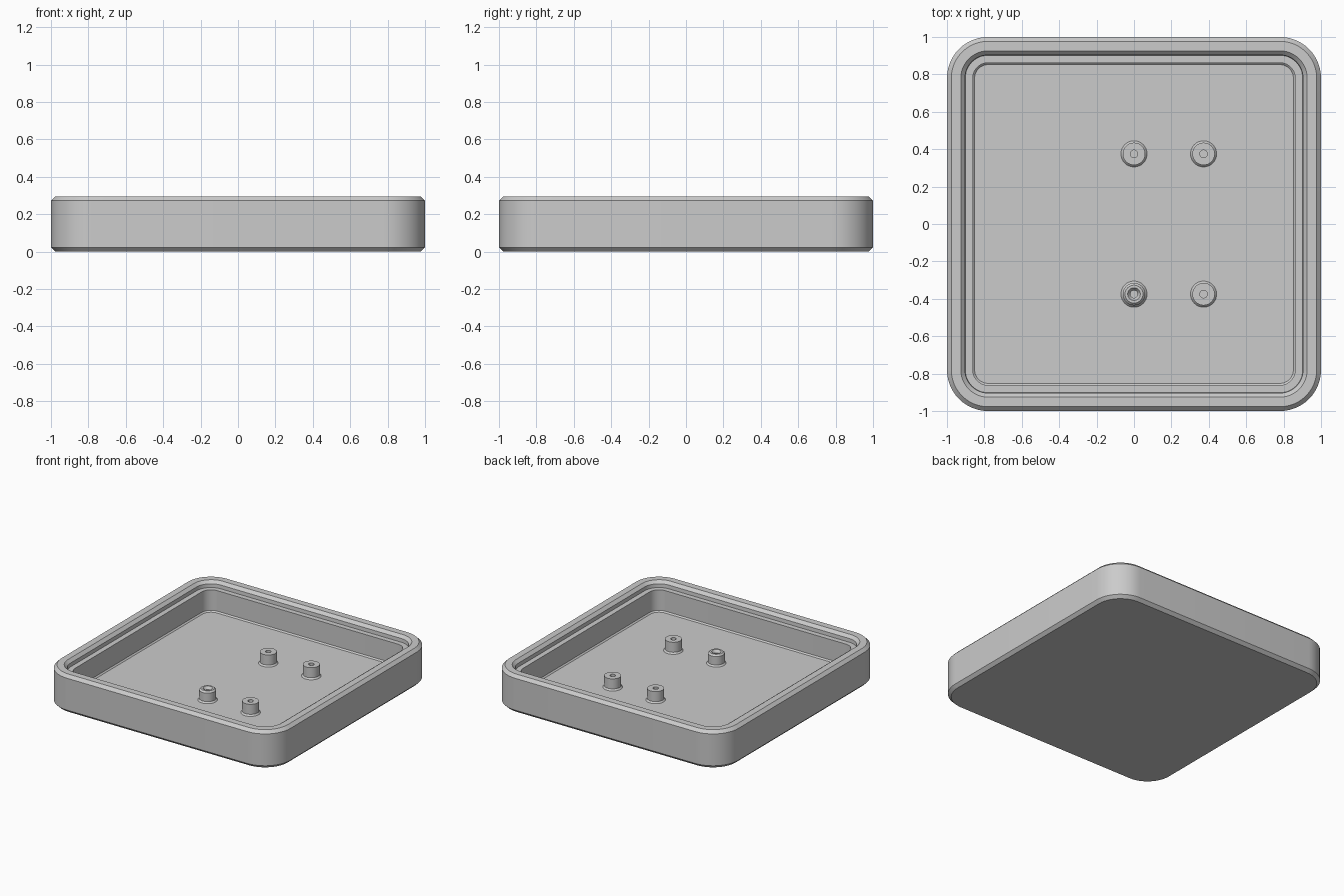
import bpy, bmesh
from math import sin, cos, pi, radians

cube = bpy.data.objects.get("Cube")
if cube:
    bpy.data.objects.remove(cube, do_unlink=True)

grey = bpy.data.materials.new("plain_grey")
grey.use_nodes = True
COLOUR = (0.6, 0.6, 0.6, 1.0)
grey.diffuse_color = COLOUR
grey.node_tree.nodes["Principled BSDF"].inputs["Base Color"].default_value = COLOUR

CORNER = 0.78  # shared centre of all concentric corner arcs
FLOOR = 0.075
PEG_TOP = 0.165


def rounded_square(half, z, steps=12):
    """Outline of a square whose corner arcs share fixed centres."""
    points = []
    for quarter, (sx, sy) in enumerate([(1, 1), (-1, 1), (-1, -1), (1, -1)]):
        for i in range(steps + 1):
            a = (quarter + i / steps) * pi / 2
            r = half - CORNER
            points.append((sx * CORNER + r * cos(a), sy * CORNER + r * sin(a), z))
    return points


def circle(radius, z, steps=32):
    return [(radius * cos(2 * pi * i / steps), radius * sin(2 * pi * i / steps), z)
            for i in range(steps)]


def loft(name, outline, profile, location=(0, 0, 0)):
    """Skin a series of outlines and cap both ends."""
    bm = bmesh.new()
    rings = [[bm.verts.new(p) for p in outline(size, z)] for size, z in profile]
    for low, high in zip(rings, rings[1:]):
        for i in range(len(low)):
            j = (i + 1) % len(low)
            bm.faces.new((low[i], low[j], high[j], high[i]))
    bm.faces.new(rings[0][::-1])
    bm.faces.new(rings[-1])
    bmesh.ops.recalc_face_normals(bm, faces=bm.faces)
    mesh = bpy.data.meshes.new(name)
    bm.to_mesh(mesh)
    bm.free()
    mesh.materials.append(grey)
    obj = bpy.data.objects.new(name, mesh)
    obj.location = location
    bpy.context.collection.objects.link(obj)
    bpy.ops.object.select_all(action='DESELECT')
    obj.select_set(True)
    bpy.context.view_layer.objects.active = obj
    bpy.ops.object.shade_smooth_by_angle(angle=radians(25))
    return obj


# Tray: chamfered shell, rim, stepped ledge, inner wall and floor
loft("tray", rounded_square, [
    (0.977, 0), (1.0, 0.023), (1.0, 0.272), (0.977, 0.295),
    (0.926, 0.295), (0.904, 0.273), (0.902, 0.245),
    (0.862, 0.245), (0.862, FLOOR + 0.01), (0.852, FLOOR)])

# Hollow mounting pegs with flared feet
foot = [(0.07, FLOOR - 0.01), (0.07, FLOOR), (0.06, FLOOR + 0.012)]
plain = foot + [(0.06, PEG_TOP), (0.02, PEG_TOP), (0.02, FLOOR + 0.01)]

# One peg has a bevelled top and a countersunk hole
countersunk = foot + [(0.06, PEG_TOP - 0.012), (0.048, PEG_TOP),
                      (0.034, PEG_TOP), (0.02, PEG_TOP - 0.02), (0.02, FLOOR + 0.01)]

for name, x, y, profile in [
        ("back_centre_peg", 0, 0.375, plain), ("back_left_peg", 0.372, 0.375, plain),
        ("front_centre_peg", 0, -0.375, countersunk), ("front_left_peg", 0.372, -0.375, plain)]:
    loft(name, circle, profile, (x, y, 0))
